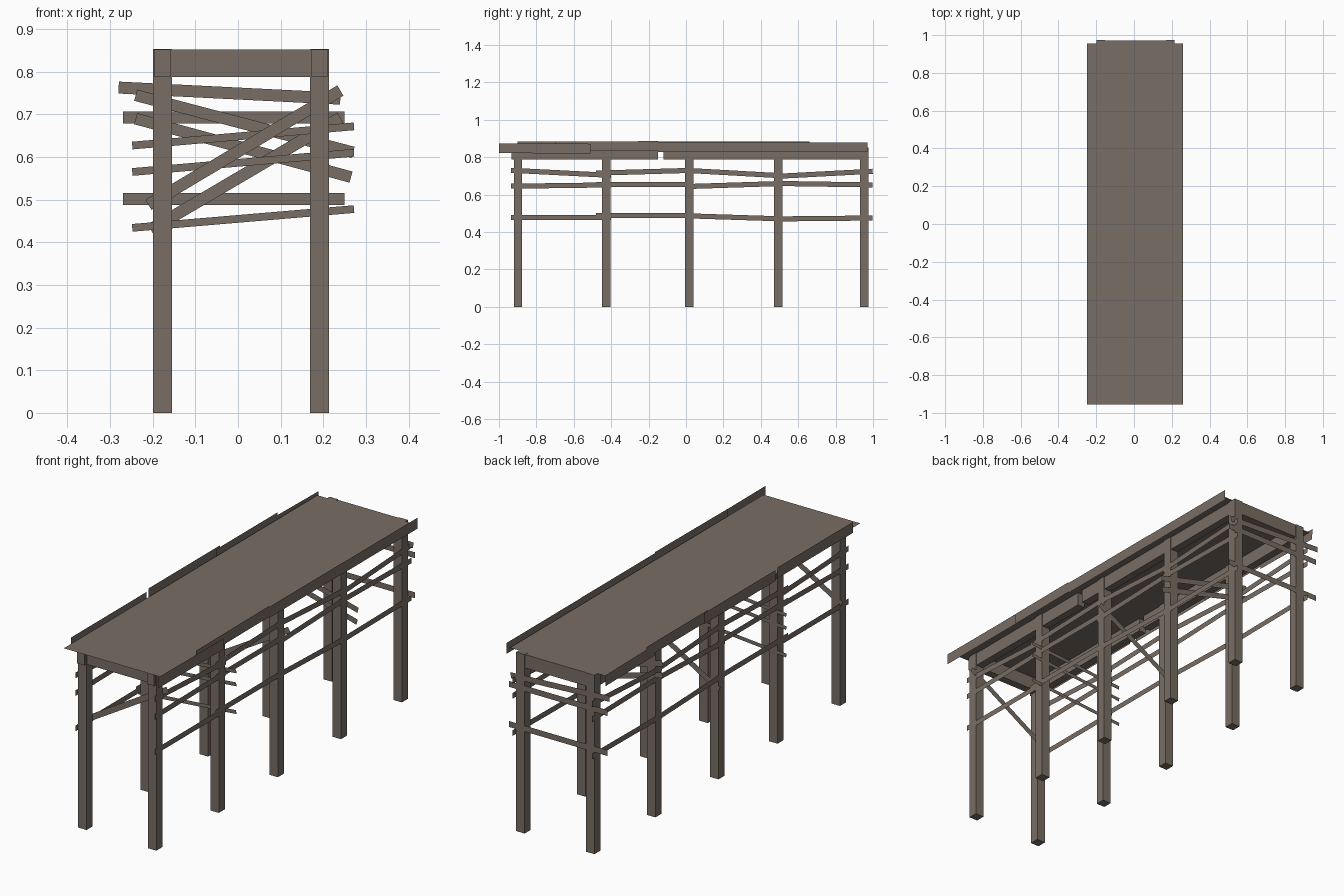
import bpy
from mathutils import Vector

wood = bpy.data.materials.new("weathered_wood")
wood.diffuse_color = (0.19, 0.155, 0.128, 1)


def mesh(name, verts, faces):
    me = bpy.data.meshes.new(name)
    me.from_pydata(verts, [], faces)
    me.materials.append(wood)
    ob = bpy.data.objects.new(name, me)
    bpy.context.collection.objects.link(ob)
    return ob


def box(name, x0, x1, y0, y1, z0, z1):
    v = [(x, y, z) for x in (x0, x1) for y in (y0, y1) for z in (z0, z1)]
    f = [(0, 1, 3, 2), (4, 6, 7, 5), (0, 4, 5, 1), (2, 3, 7, 6), (0, 2, 6, 4), (1, 5, 7, 3)]
    return mesh(name, v, f)


def board(name, a, b, normal, w):
    """Thin flat board from a to b, facing normal."""
    a, b = Vector(a), Vector(b)
    s = (b - a).cross(Vector(normal)).normalized() * w / 2
    f = (0, 1, 2, 3)
    if normal[0] + normal[1] > 0:
        f = f[::-1]
    return mesh(name, [a - s, b - s, b + s, a + s], [f])


# Posts and the side of each row
bents = [-0.898, -0.427, 0.018, 0.493, 0.952]
rows = {"left": -0.177, "right": 0.191}
h = 0.0225
for side, px in rows.items():
    for i, y in enumerate(bents):
        box(f"{side}_post_{i + 1}", px - h, px + h, y - h, y + h, 0, 0.853)
    # Long beams under the deck
    box(f"{side}_front_beam", px - 0.019, px + 0.019, -0.932, -0.15, 0.788, 0.852)
    box(f"{side}_back_beam", px - 0.019, px + 0.019, -0.12, 0.972, 0.788, 0.852)

# End cross beams
for name, y in (("front", bents[0]), ("back", bents[-1])):
    box(f"{name}_cross_beam", -0.19, 0.208, y - 0.019, y + 0.019, 0.788, 0.852)

# Deck sheet
mesh("deck", [(-0.25, -0.955, 0.854), (0.26, -0.955, 0.854),
              (0.26, 0.955, 0.854), (-0.25, 0.955, 0.854)], [(0, 1, 2, 3)])

# Bracing boards on the back face of each bent: bent, x0, z0, x1, z1, width
braces = [
    (0, -0.21, 0.488, 0.24, 0.756, 0.028),
    (1, -0.248, 0.434, 0.272, 0.478, 0.018),
    (1, -0.248, 0.565, 0.272, 0.610, 0.018),
    (1, -0.248, 0.627, 0.272, 0.672, 0.018),
    (2, -0.205, 0.430, 0.24, 0.692, 0.028),
    (3, -0.24, 0.745, 0.27, 0.611, 0.027),
    (3, -0.24, 0.690, 0.265, 0.553, 0.027),
    (4, -0.28, 0.763, 0.24, 0.737, 0.028),
    (4, -0.27, 0.693, 0.25, 0.693, 0.028),
    (4, -0.27, 0.502, 0.25, 0.502, 0.028),
]
for i, x0, z0, x1, z1, w in braces:
    y = bents[i] + h + 0.003
    board(f"brace_bent_{i + 1}", (x0, y, z0), (x1, y, z1), (0, 1, 0), w)

# Side rails, one board per bay at three heights
ends = [(-0.935, -0.4), (-0.48, 0.04), (-0.005, 0.53), (0.47, 0.998)]
levels = {"top": [(0.73, 0.703), (0.715, 0.73), (0.73, 0.70), (0.697, 0.725)],
          "middle": [(0.645, 0.652), (0.655, 0.655), (0.643, 0.66), (0.66, 0.652)],
          "low": [(0.477, 0.477), (0.488, 0.488), (0.487, 0.47), (0.47, 0.475)]}
for side, px in rows.items():
    d = 1 if px > 0 else -1
    for lv, zs in levels.items():
        for (y0, y1), (z0, z1) in zip(ends, zs):
            x = px + d * (h + 0.003)
            board(f"{side}_{lv}_rail", (x, y0, z0), (x, y1, z1), (d, 0, 0), 0.027)

# Edge boards along the deck: x, y0, y1, centre height at each end
edges = [(0.28, -1.0, -0.51, 0.848, 0.846), (0.268, -0.7, -0.15, 0.857, 0.86),
         (0.268, -0.15, 0.41, 0.855, 0.855), (0.268, 0.41, 0.97, 0.854, 0.854),
         (-0.252, -0.9, -0.33, 0.857, 0.857), (-0.263, -0.3, 0.24, 0.859, 0.859),
         (-0.255, 0.2, 0.66, 0.857, 0.857), (-0.255, 0.6, 0.97, 0.845, 0.84)]
for x, y0, y1, z0, z1 in edges:
    d = 1 if x > 0 else -1
    board("deck_edge_board", (x, y0, z0), (x, y1, z1), (d, 0, 0), 0.052)
